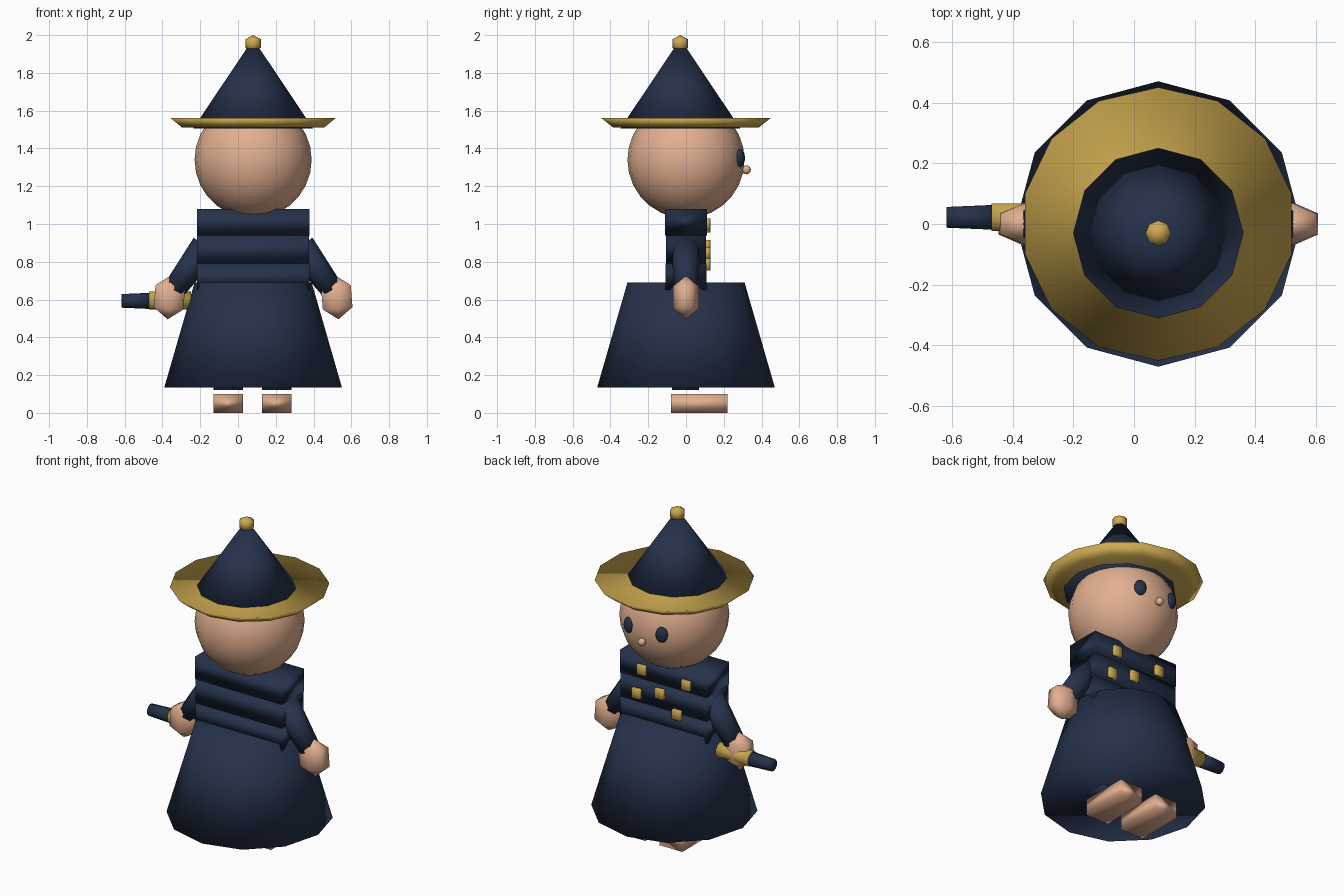
import bpy, math
from mathutils import Vector

if "Cube" in bpy.data.objects:
    bpy.data.objects.remove(bpy.data.objects["Cube"])

CX = 0.08  # body centre line


def material(name, rgb):
    m = bpy.data.materials.new(name)
    m.diffuse_color = (*rgb, 1)
    m.use_nodes = True
    m.node_tree.nodes["Principled BSDF"].inputs["Base Color"].default_value = m.diffuse_color
    return m


NAVY = material("navy cloth", (0.019, 0.032, 0.071))
GOLD = material("gold trim", (0.61, 0.40, 0.08))
SKIN = material("skin", (0.76, 0.43, 0.28))


def finish(name, mat):
    ob = bpy.context.object
    ob.name = name
    ob.data.materials.append(mat)
    bpy.ops.object.shade_smooth()
    return ob


def cone(name, mat, a, b, r1, r2, sides):
    """Tapered cylinder from point a to point b."""
    a, b = Vector(a), Vector(b)
    d = b - a
    rot = (0, 0, 0) if d.xy.length < 1e-6 else d.to_track_quat('Z', 'Y').to_euler()
    bpy.ops.mesh.primitive_cone_add(vertices=sides, radius1=r1, radius2=r2, depth=d.length,
                                    location=(a + b) / 2, rotation=rot)
    return finish(name, mat)


def ball(name, mat, loc, size, segs, rings, rot=(0, 0, 0)):
    bpy.ops.mesh.primitive_uv_sphere_add(segments=segs, ring_count=rings, radius=1,
                                         location=loc, rotation=rot)
    bpy.context.object.scale = size
    return finish(name, mat)


def box(name, mat, lo, hi):
    lo, hi = Vector(lo), Vector(hi)
    bpy.ops.mesh.primitive_cube_add(size=1, location=(lo + hi) / 2)
    bpy.context.object.scale = hi - lo
    return finish(name, mat)


# Robe skirt and layered coat
cone("robe", NAVY, (CX, 0, 0.135), (CX, 0, 0.69), 0.47, 0.31, 12)
for i, (z0, z1, w, d) in enumerate([(0.65, 0.79, 0.298, 0.108),
                                    (0.79, 0.94, 0.296, 0.107),
                                    (0.94, 1.08, 0.298, 0.11)]):
    box(f"coat_tier_{i + 1}", NAVY, (CX - w, -d, z0), (CX + w, d, z1))

# Coat buttons
for i, (x, z) in enumerate([(0.222, 1.0), (0.257, 0.845), (0.097, 0.885),
                            (-0.083, 0.985), (-0.02, 0.785)]):
    box(f"button_{i + 1}", GOLD, (x - 0.027, 0.10, z - 0.03), (x + 0.027, 0.13, z + 0.03))

# Head and face
ball("head", SKIN, (CX, 0, 1.34), (0.31, 0.31, 0.31), 20, 14)
ball("nose", SKIN, (CX, 0.32, 1.287), (0.024, 0.024, 0.024), 8, 6)

# Hat
cone("hat_brim", GOLD, (CX, 0, 1.51), (CX, 0, 1.562), 0.385, 0.45, 14)
cone("hat_cone", NAVY, (CX, -0.03, 1.505), (CX, -0.03, 1.98), 0.318, 0.0, 12)
ball("hat_tip", GOLD, (CX, -0.03, 1.955), (0.048, 0.048, 0.045), 8, 3)

# Paired parts: eyes, arms, hands, legs, feet
for side, s in (("right", 1), ("left", -1)):
    ball(f"{side}_eye", NAVY, (CX + s * 0.115, 0.288, 1.35), (0.036, 0.022, 0.048), 10, 8,
         (0, 0, -s * 0.38))
    cone(f"{side}_arm", NAVY, (CX + s * 0.25, 0, 0.88), (CX + s * 0.42, 0, 0.65), 0.08, 0.06, 8)
    ball(f"{side}_hand", SKIN, (CX + s * 0.443, 0, 0.612), (0.105, 0.08, 0.117), 6, 3,
         (0, -s * 0.08, 0))
    fx = CX - 0.003 + s * 0.128
    box(f"{side}_leg", NAVY, (fx - 0.078, -0.075, 0.12), (fx + 0.078, 0.07, 0.3))
    box(f"{side}_foot", SKIN, (fx - 0.078, -0.08, 0), (fx + 0.078, 0.22, 0.1))

# Wand with gold grip
cone("wand_grip", GOLD, (-0.25, 0.022, 0.595), (-0.47, 0.022, 0.595), 0.047, 0.047, 10)
cone("wand_shaft", NAVY, (-0.46, 0.022, 0.593), (-0.617, 0.022, 0.593), 0.043, 0.036, 10)
